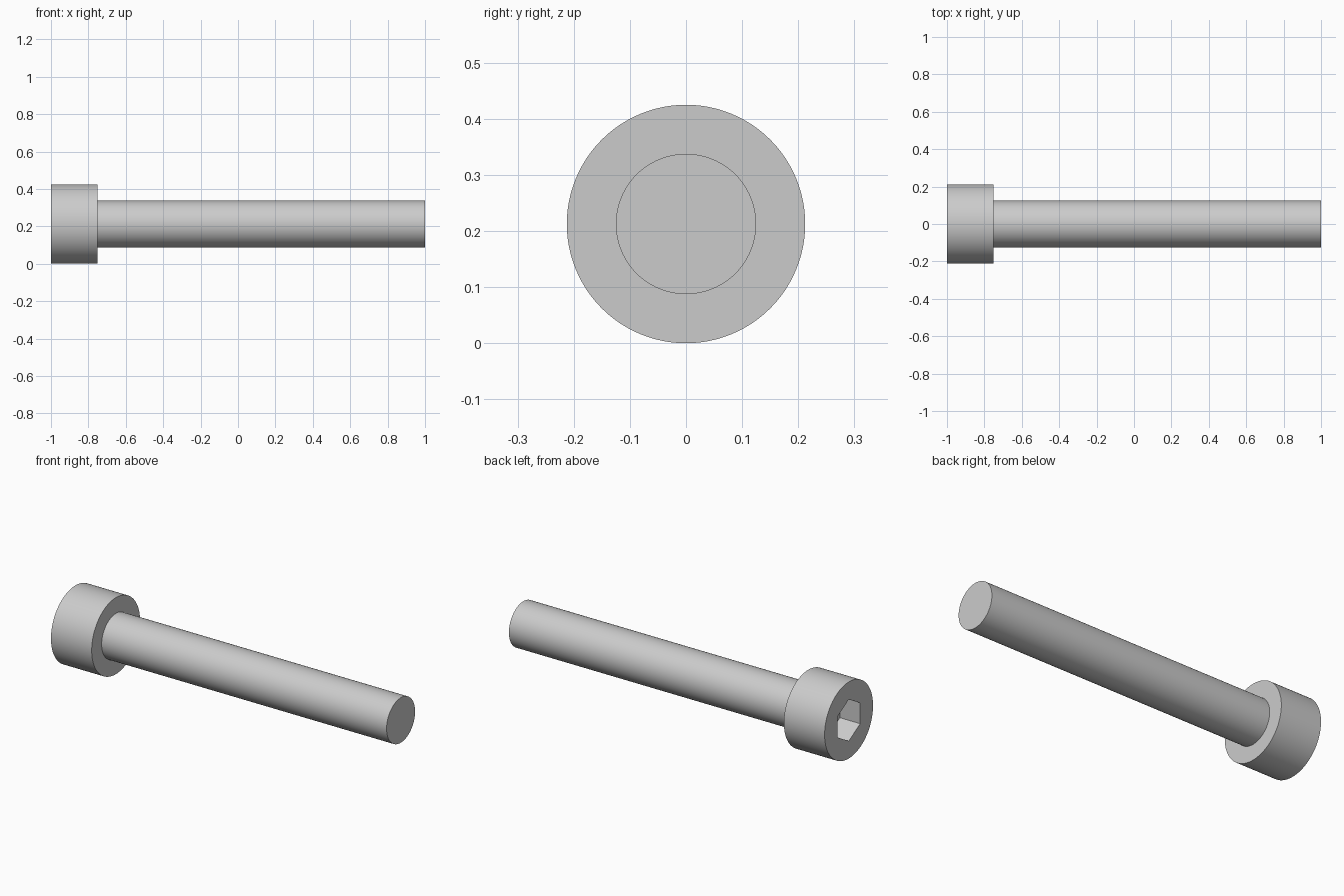
import bpy, bmesh
from math import sin, cos, tau, radians

if "Cube" in bpy.data.objects:
    bpy.data.objects.remove(bpy.data.objects["Cube"], do_unlink=True)

HEAD_R, SHANK_R = 0.2125, 0.125
HEX_R = 0.1 / cos(radians(30))        # 0.2 across flats
FRONT, UNDER, TIP = -1.0, -0.75, 1.0  # stations along the axis
SOCKET_FLOOR = -0.875
SIDES = 96

steel = bpy.data.materials.new("grey steel")
steel.use_nodes = True
steel.diffuse_color = (0.6, 0.6, 0.6, 1)
steel.node_tree.nodes["Principled BSDF"].inputs["Base Color"].default_value = (0.6, 0.6, 0.6, 1)


def ring(bm, x, r, n=SIDES):
    """Circle of vertices around the screw axis, first one at the top."""
    return [bm.verts.new((x, r * sin(tau * i / n), HEAD_R + r * cos(tau * i / n)))
            for i in range(n)]


def bridge(bm, a, b):
    """Faces from ring a to ring b, where b has a whole multiple of a's points."""
    step = len(b) // len(a)
    for i in range(len(a)):
        arc = [b[(i * step + k) % len(b)] for k in range(step + 1)]
        bm.faces.new([a[i], *arc, a[(i + 1) % len(a)]])


def finish(bm, name):
    mesh = bpy.data.meshes.new(name)
    bm.to_mesh(mesh)
    bm.free()
    mesh.materials.append(steel)
    obj = bpy.data.objects.new(name, mesh)
    bpy.context.collection.objects.link(obj)
    bpy.ops.object.select_all(action="DESELECT")
    obj.select_set(True)
    bpy.context.view_layer.objects.active = obj
    bpy.ops.object.shade_smooth_by_angle(angle=radians(30))


# Head: hexagonal socket, front face, rim wall and underside
bm = bmesh.new()
rings = [ring(bm, SOCKET_FLOOR, HEX_R, 6), ring(bm, FRONT, HEX_R, 6),
         ring(bm, FRONT, HEAD_R), ring(bm, UNDER, HEAD_R), ring(bm, UNDER, SHANK_R)]
bm.faces.new(rings[0])
for a, b in zip(rings, rings[1:]):
    bridge(bm, a, b)
finish(bm, "screw_head")

# Shank: plain cylinder with a flat tip
bm = bmesh.new()
base, tip = ring(bm, UNDER, SHANK_R), ring(bm, TIP, SHANK_R)
bridge(bm, base, tip)
bm.faces.new(tip[::-1])
finish(bm, "screw_shank")
